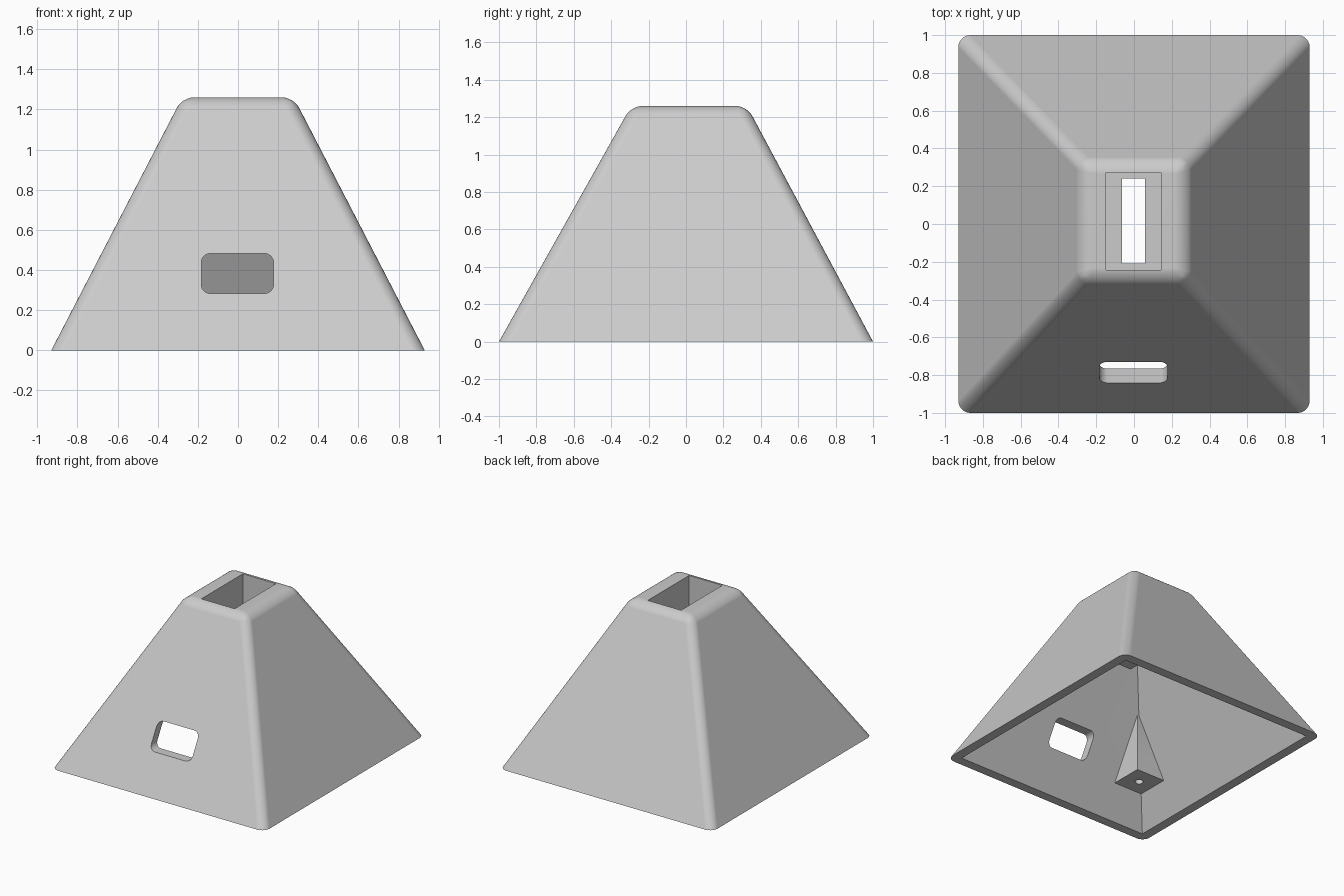
import bpy
import bmesh
import math
from mathutils import Vector

if "Cube" in bpy.data.objects:
    bpy.data.objects.remove(bpy.data.objects["Cube"], do_unlink=True)

HEIGHT = 1.26
WALL = 0.075          # horizontal wall thickness
SHIFT = -0.003        # sideways shift of the openings
SLOPE_X, SLOPE_FRONT, SLOPE_BACK = 0.518, 0.561, 0.535

grey = bpy.data.materials.new("light grey plastic")
grey.use_nodes = True
grey.diffuse_color = (0.6, 0.6, 0.6, 1)
grey.node_tree.nodes["Principled BSDF"].inputs["Base Color"].default_value = (0.6, 0.6, 0.6, 1)


def add_object(name, bm):
    bmesh.ops.recalc_face_normals(bm, faces=bm.faces)
    mesh = bpy.data.meshes.new(name)
    bm.to_mesh(mesh)
    bm.free()
    obj = bpy.data.objects.new(name, mesh)
    bpy.context.collection.objects.link(obj)
    mesh.materials.append(grey)
    return obj


def ring(bm, z, inset):
    x = 0.93 - inset - SLOPE_X * z
    front = -(1 - inset - SLOPE_FRONT * z)
    back = 1 - inset - SLOPE_BACK * z
    return [bm.verts.new(p) for p in ((-x, front, z), (x, front, z), (x, back, z), (-x, back, z))]


def frustum(name, z0, z1, inset, rounding=0):
    bm = bmesh.new()
    low, high = ring(bm, z0, inset), ring(bm, z1, inset)
    bm.faces.new(low[::-1])
    bm.faces.new(high)
    for i in range(4):
        j = (i + 1) % 4
        bm.faces.new((low[i], low[j], high[j], high[i]))
    if rounding:
        edges = [e for e in bm.edges if max(v.co.z for v in e.verts) > z0 + 0.01]
        bmesh.ops.bevel(bm, geom=edges, offset=rounding, segments=7, profile=0.5, affect="EDGES")
    return add_object(name, bm)


def box(name, low, high, rounding=0):
    low, high = Vector(low), Vector(high)
    bm = bmesh.new()
    bmesh.ops.create_cube(bm, size=1)
    for v in bm.verts:
        v.co = Vector([(a + b) / 2 + c * (b - a) for a, b, c in zip(low, high, v.co)])
    if rounding:
        edges = [e for e in bm.edges if abs(e.verts[0].co.y - e.verts[1].co.y) > 0.01]
        bmesh.ops.bevel(bm, geom=edges, offset=rounding, segments=6, profile=0.5, affect="EDGES")
    return add_object(name, bm)


def cylinder(name, centre, radius, depth):
    bm = bmesh.new()
    bmesh.ops.create_cone(bm, cap_ends=True, segments=24, radius1=radius, radius2=radius, depth=depth)
    bmesh.ops.translate(bm, verts=bm.verts, vec=centre)
    return add_object(name, bm)


def cut(target, cutter):
    mod = target.modifiers.new("cut", "BOOLEAN")
    mod.operation, mod.solver, mod.object = "DIFFERENCE", "EXACT", cutter
    bpy.context.view_layer.objects.active = target
    bpy.ops.object.modifier_apply(modifier=mod.name)
    bpy.data.objects.remove(cutter, do_unlink=True)


# Outer shell with rounded ridges
shell = frustum("tapered_housing", 0, HEIGHT, 0, 0.058)

# Cavity, leaving the socket and two opposite screw bosses solid
cavity = frustum("cavity", -0.1, HEIGHT - 0.065, WALL)
cut(cavity, box("socket_block", (-0.21, -0.31, 0.9), (0.21, 0.335, 1.5)))
for side in (-1, 1):
    xs = sorted((side * 0.485, side * 1.3))
    ys = sorted((side * 0.54, side * 1.3))
    cut(cavity, box("boss", (xs[0], ys[0], 0.232), (xs[1], ys[1], 1.5)))
cut(shell, cavity)

# Top pocket and the narrower slot through its floor
cut(shell, box("pocket", (SHIFT - 0.145, -0.243, 0.96), (SHIFT + 0.145, 0.272, 1.5)))
cut(shell, box("slot", (SHIFT - 0.061, -0.21, 0.8), (SHIFT + 0.061, 0.24, 1.1)))

# Rounded cable port in the front wall
cut(shell, box("port", (SHIFT - 0.18, -1.2, 0.283), (SHIFT + 0.18, -0.5, 0.482), 0.045))

# Screw holes in the bosses
for side in (-1, 1):
    cut(shell, cylinder("screw_hole", (side * 0.61, side * 0.67, 0.25), 0.03, 0.3))

# Smooth ridges, crisp openings
bpy.ops.object.select_all(action="DESELECT")
shell.select_set(True)
bpy.context.view_layer.objects.active = shell
bpy.ops.object.shade_smooth_by_angle(angle=math.radians(30))
weighted = shell.modifiers.new("even_normals", "WEIGHTED_NORMAL")
weighted.keep_sharp = True
